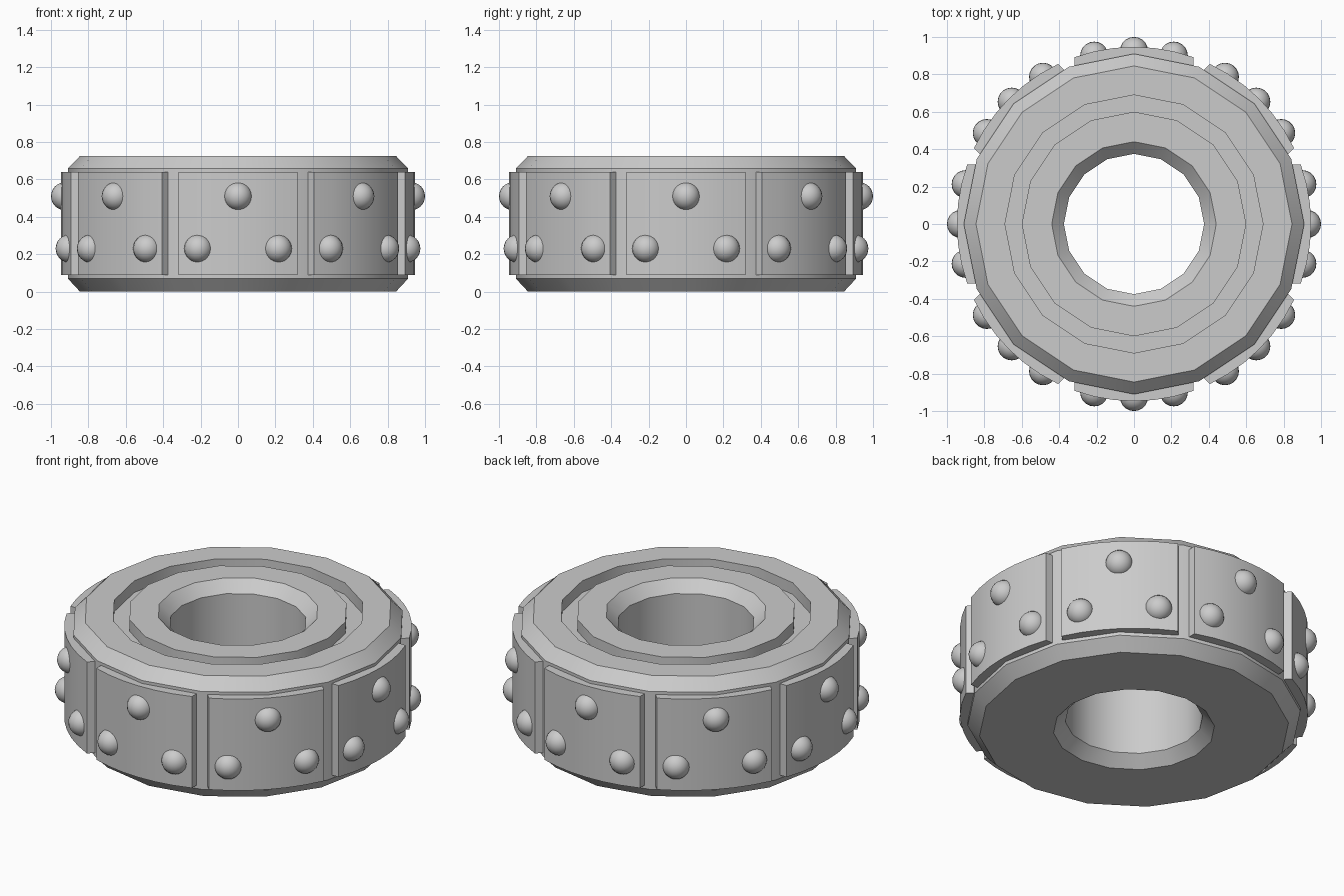
import bpy, bmesh
from math import sin, cos, pi, radians, sqrt

if "Cube" in bpy.data.objects:
    bpy.data.objects.remove(bpy.data.objects["Cube"])


def finish(bm, name):
    bmesh.ops.recalc_face_normals(bm, faces=bm.faces)
    me = bpy.data.meshes.new(name)
    bm.to_mesh(me)
    bm.free()
    ob = bpy.data.objects.new(name, me)
    bpy.context.collection.objects.link(ob)
    bpy.ops.object.select_all(action='DESELECT')
    ob.select_set(True)
    bpy.context.view_layer.objects.active = ob
    bpy.ops.object.shade_smooth_by_angle(angle=radians(30))
    return ob


# Ring body: closed (radius, height) profile turned in 16 steps
H, SIDES = 0.725, 16
profile = [(0.375, 0.065), (0.44, 0), (0.845, 0), (0.91, 0.07), (0.91, H - 0.067),
           (0.845, H), (0.69, H), (0.69, H - 0.07), (0.60, H - 0.07), (0.60, H),
           (0.44, H), (0.375, H - 0.065)]
bm = bmesh.new()
rings = [[bm.verts.new((r * cos(2 * pi * i / SIDES), r * sin(2 * pi * i / SIDES), z))
          for r, z in profile] for i in range(SIDES)]
n = len(profile)
for i in range(SIDES):
    a, b = rings[i], rings[(i + 1) % SIDES]
    for j in range(n):
        k = (j + 1) % n
        bm.faces.new((a[j], b[j], b[k], a[k]))
finish(bm, "ring_body")

# Tread plates: curved outside, parallel sides, flat hidden back
R, HALF, SEG = 0.947, 0.318, 6
outer = []
for s in range(SEG + 1):
    x = -HALF + 2 * HALF * s / SEG
    outer.append((x, -sqrt(R * R - x * x)))
outline = outer + [(HALF, -0.83), (-HALF, -0.83)]

for p in range(8):
    t = p * pi / 4
    bm = bmesh.new()
    face = bm.faces.new([bm.verts.new((x, y, 0.09)) for x, y in outline])
    ext = bmesh.ops.extrude_face_region(bm, geom=[face])
    top = [v for v in ext["geom"] if isinstance(v, bmesh.types.BMVert)]
    bmesh.ops.translate(bm, verts=top, vec=(0, 0, 0.55))
    plate = finish(bm, f"tread_plate_{p + 1}")
    plate.rotation_euler.z = t

    # Three round studs on each plate
    for s, (deg, z) in enumerate([(0, 0.51), (-13.3, 0.23), (13.3, 0.23)]):
        bm = bmesh.new()
        bmesh.ops.create_uvsphere(bm, u_segments=20, v_segments=12, radius=0.075)
        stud = finish(bm, f"stud_{p + 1}_{s + 1}")
        a = t - pi / 2 + radians(deg)
        stud.location = (0.925 * cos(a), 0.925 * sin(a), z)
